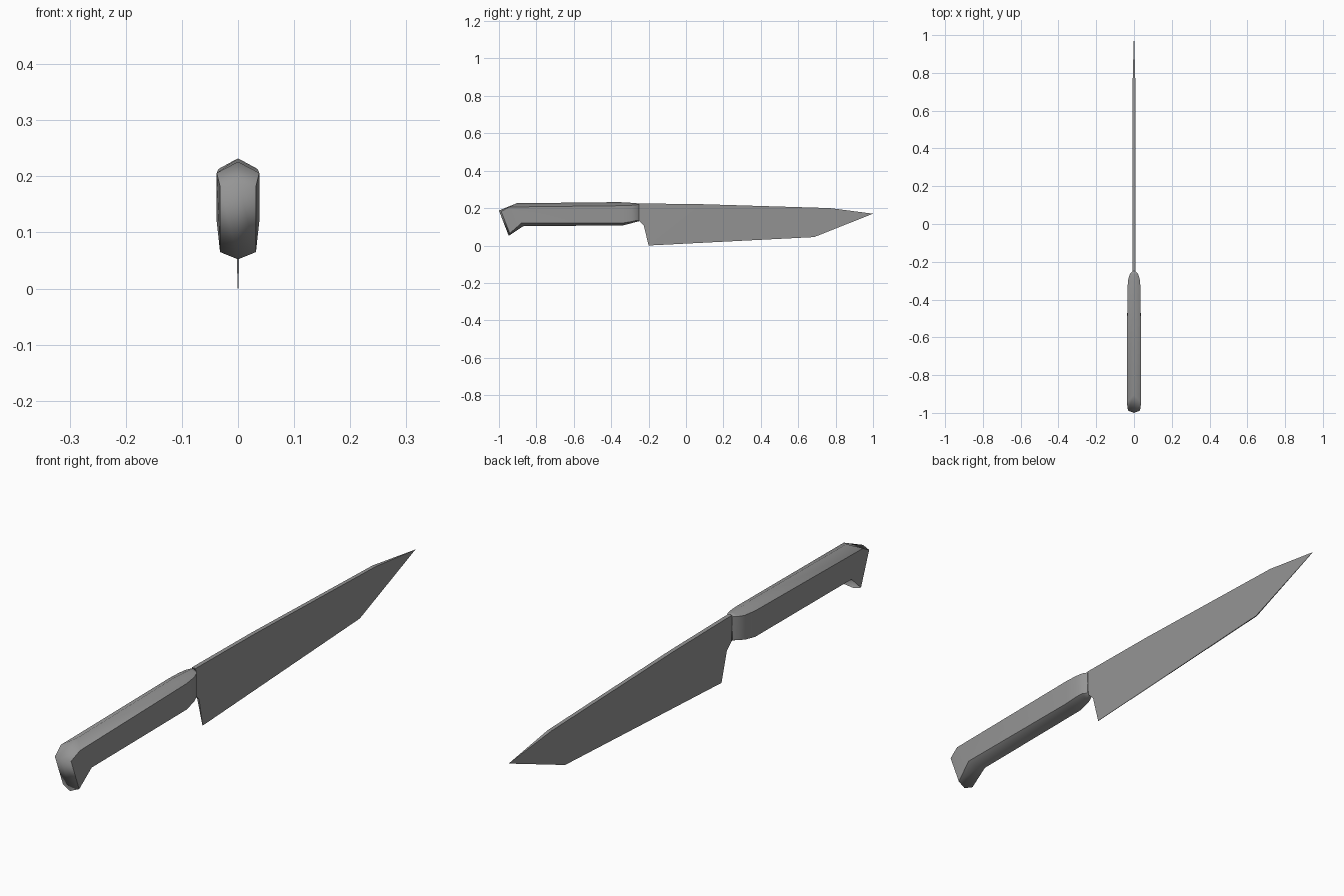
import bpy
import bmesh

cube = bpy.data.objects.get("Cube")
if cube:
    bpy.data.objects.remove(cube)

GREY = (0.3, 0.3, 0.3, 1)
steel = bpy.data.materials.new("mid_grey")
steel.use_nodes = True
steel.diffuse_color = GREY
steel.node_tree.nodes["Principled BSDF"].inputs["Base Color"].default_value = GREY


def finish(bm, name):
    bmesh.ops.recalc_face_normals(bm, faces=bm.faces)
    mesh = bpy.data.meshes.new(name)
    bm.to_mesh(mesh)
    bm.free()
    mesh.materials.append(steel)
    obj = bpy.data.objects.new(name, mesh)
    bpy.context.collection.objects.link(obj)
    return obj


def make_blade():
    # Side outline (y, z); thickness tapers from the spine to the cutting edge
    outline = [(-0.25, 0.225), (0.08, 0.221), (0.77, 0.2), (1.0, 0.17),
               (0.685, 0.045), (-0.2, 0.0), (-0.225, 0.105), (-0.25, 0.13)]
    bm = bmesh.new()
    sides = []
    for sign in (-1, 1):
        ring = []
        for y, z in outline:
            half = 0.0005 + 0.031 * z if y < 0.9 else 0.0005
            ring.append(bm.verts.new((sign * half, y, z)))
        sides.append(ring)
        # Two panels per side: heel and main blade with its tip
        bm.faces.new([ring[i] for i in (0, 1, 5, 6, 7)])
        bm.faces.new([ring[i] for i in (1, 2, 3, 4, 5)])
    a, b = sides
    for i in range(len(outline)):
        j = (i + 1) % len(outline)
        bm.faces.new((a[i], a[j], b[j], b[i]))
    finish(bm, "blade")


def make_handle():
    # Each station: half width, then (y, z) of top ridge, upper shoulder,
    # lower shoulder and bottom ridge
    stations = [
        (0.032, (-1.0, 0.187), (-0.988, 0.182), (-0.942, 0.065), (-0.948, 0.052)),
        (0.038, (-0.905, 0.226), (-0.945, 0.206), (-0.88, 0.12), (-0.87, 0.103)),
        (0.035, (-0.36, 0.232), (-0.34, 0.213), (-0.34, 0.12), (-0.335, 0.108)),
        (0.030, (-0.3, 0.229), (-0.29, 0.215), (-0.29, 0.128), (-0.3, 0.117)),
        (0.022, (-0.265, 0.226), (-0.265, 0.218), (-0.265, 0.134), (-0.27, 0.125)),
        (0.009, (-0.25, 0.225), (-0.25, 0.22), (-0.25, 0.135), (-0.25, 0.13)),
    ]
    bm = bmesh.new()
    rings = []
    for w, top, up, low, bottom in stations:
        points = [(0, *top), (w, *up), (w, *low), (0, *bottom),
                  (-w, *low), (-w, *up)]
        rings.append([bm.verts.new(p) for p in points])
    for a, b in zip(rings, rings[1:]):
        for i in range(6):
            j = (i + 1) % 6
            bm.faces.new((a[i], a[j], b[j], b[i]))
    # Butt and front end, each split down the middle
    for ring in (rings[0], rings[-1]):
        bm.faces.new(ring[0:4])
        bm.faces.new((ring[3], ring[4], ring[5], ring[0]))
    for face in bm.faces:
        face.smooth = True
    # Hard edges around the two side panels
    for a, b in zip(rings, rings[1:]):
        for i in (1, 2, 4, 5):
            bm.edges.get((a[i], b[i])).smooth = False
    for ring in (rings[0], rings[-1]):
        for i in (1, 4):
            bm.edges.get((ring[i], ring[i + 1])).smooth = False
    finish(bm, "handle")


make_blade()
make_handle()
